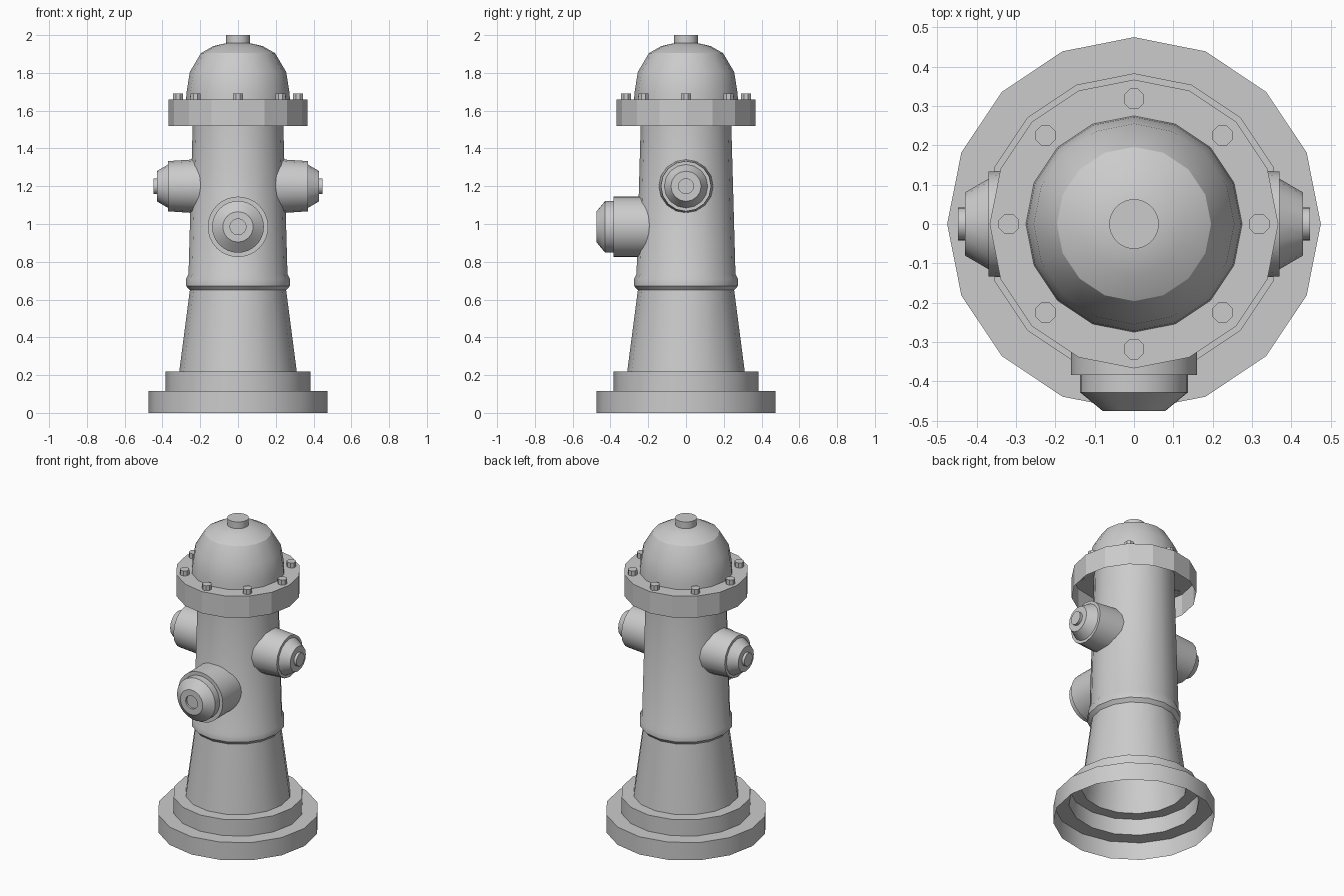
import bpy, bmesh, math
from mathutils import Matrix, Vector

cube = bpy.data.objects.get("Cube")
if cube:
    bpy.data.objects.remove(cube)

GREY = (0.6, 0.6, 0.6, 1)
metal = bpy.data.materials.new("grey metal")
metal.use_nodes = True
metal.diffuse_color = GREY
metal.node_tree.nodes["Principled BSDF"].inputs["Base Color"].default_value = GREY


def lathe(name, profile, sides=16, place=Matrix(), smooth=True, turn=0):
    """Spin (radius, height) points round z; a zero radius closes the end."""
    bm = bmesh.new()
    rings = []
    for r, h in profile:
        count = sides if r else 1
        rings.append([bm.verts.new((r * math.cos((i + turn) * math.tau / sides),
                                    r * math.sin((i + turn) * math.tau / sides), h))
                      for i in range(count)])
    for a, b in zip(rings, rings[1:]):
        for i in range(sides):
            j = (i + 1) % sides
            if len(b) == 1:
                bm.faces.new((a[i], a[j], b[0]))
            else:
                bm.faces.new((a[i], a[j], b[j], b[i]))
    bm.transform(place)
    mesh = bpy.data.meshes.new(name)
    bm.to_mesh(mesh)
    bm.free()
    mesh.materials.append(metal)
    obj = bpy.data.objects.new(name, mesh)
    bpy.context.collection.objects.link(obj)
    if smooth:
        bpy.ops.object.select_all(action='DESELECT')
        obj.select_set(True)
        bpy.context.view_layer.objects.active = obj
        bpy.ops.object.shade_smooth_by_angle(angle=math.radians(30))
    return obj


def outward(direction, z):
    """Point the spin axis outward at a given height."""
    turn = Vector(direction).to_track_quat('Z', 'Y').to_matrix().to_4x4()
    return Matrix.Translation((0, 0, z)) @ turn


# Stepped base, open underneath, and the tapered barrel
lathe("base_and_barrel", [(0.475, 0), (0.475, 0.115), (0.383, 0.115), (0.383, 0.22),
                          (0.311, 0.22), (0.255, 0.65), (0.275, 0.672), (0.275, 0.71),
                          (0.262, 0.735), (0.24, 1.52), (0.237, 1.655)])

# Faceted flange, hollow underneath
lathe("flange", [(0.367, 1.52), (0.367, 1.66), (0.235, 1.66)], smooth=False)

# Bonnet and operating nut
lathe("bonnet", [(0.275, 1.66), (0.272, 1.7), (0.255, 1.805), (0.196, 1.905),
                 (0.13, 1.942), (0.06, 1.958), (0, 1.96)])
lathe("top_nut", [(0.063, 1.95), (0.063, 2.0), (0, 2.0)], sides=32)

# Flange bolts
for i in range(8):
    angle = i * math.tau / 8
    spot = Matrix.Translation((0.318 * math.cos(angle), 0.318 * math.sin(angle), 0))
    lathe(f"flange_bolt_{i + 1}", [(0.028, 1.655), (0.028, 1.692), (0, 1.692)],
          sides=8, place=spot, smooth=False, turn=0.5)

# Side outlets
for side, x in (("left", 1), ("right", -1)):
    lathe(f"{side}_outlet", [(0.146, 0.17), (0.133, 0.37), (0.115, 0.37), (0.08, 0.43),
                             (0.042, 0.43), (0.042, 0.447), (0, 0.447)],
          place=outward((x, 0, 0), 1.2))

# Large front outlet with a shallow recess in its cap
lathe("front_outlet", [(0.16, 0.17), (0.16, 0.384), (0.137, 0.384), (0.137, 0.428),
                       (0.08, 0.475), (0.042, 0.475), (0.042, 0.462), (0, 0.462)],
      sides=32, place=outward((0, -1, 0), 0.985))
